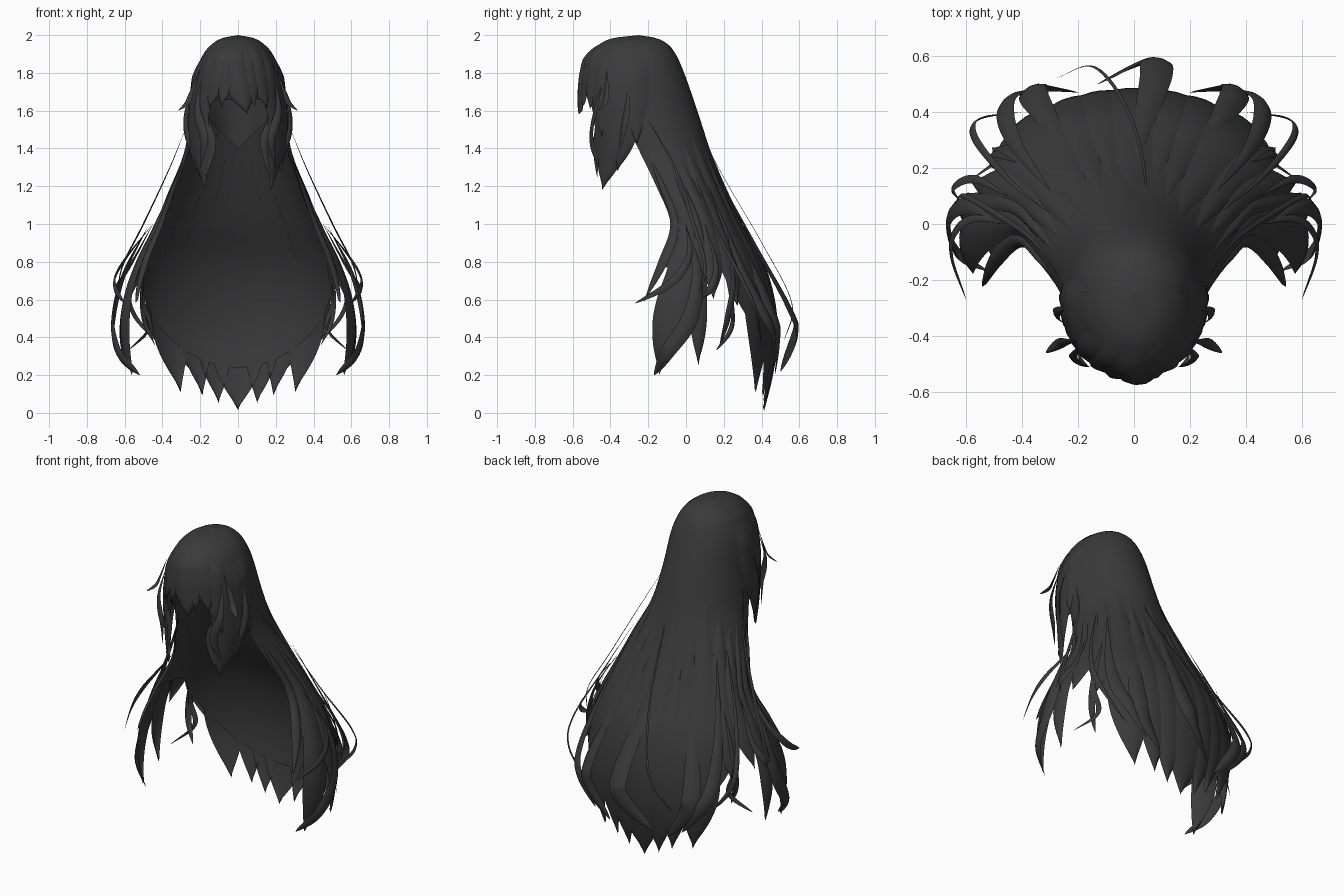
import bpy, math
from mathutils import Vector

if "Cube" in bpy.data.objects:
    bpy.data.objects.remove(bpy.data.objects["Cube"])

hair = bpy.data.materials.new("charcoal_hair")
hair.diffuse_color = (0.042, 0.042, 0.043, 1)
hair.use_nodes = True
hair.node_tree.nodes["Principled BSDF"].inputs["Base Color"].default_value = hair.diffuse_color

# Level rows: height, half width, centre y, depth towards the back (or front if negative)
BACK = [(2.0, 0, -.25, 0), (1.985, .075, -.25, .09), (1.95, .135, -.25, .155), (1.9, .178, -.25, .195),
        (1.8, .22, -.25, .24), (1.6, .25, -.23, .29), (1.4, .28, -.15, .275), (1.2, .35, -.06, .26),
        (1.0, .43, .02, .27), (.8, .53, .02, .38), (.6, .6, 0, .46), (.4, .62, 0, .475),
        (.2, .58, 0, .45), (0, .5, 0, .4)]
FRONT = [(2.0, 0, -.25, 0), (1.985, .08, -.26, -.12), (1.95, .14, -.27, -.19), (1.9, .183, -.27, -.24),
         (1.8, .225, -.27, -.27), (1.7, .24, -.27, -.28), (1.6, .25, -.27, -.28),
         (1.4, .25, -.27, -.26), (1.2, .2, -.27, -.31), (1.1, .18, -.27, -.31)]


def level(table, z):
    """Smooth interpolation of width, centre and depth at a height."""
    z = max(min(z, table[0][0]), table[-1][0])
    n = len(table)
    k = next(i for i in range(n - 1) if z >= table[i + 1][0])
    p, q = table[k], table[k + 1]
    a, b = table[max(k - 1, 0)], table[min(k + 2, n - 1)]
    h = q[0] - p[0]
    t = (z - p[0]) / h
    out = []
    for c in (1, 2, 3):
        m0 = (q[c] - a[c]) / (q[0] - a[0]) * h
        m1 = (b[c] - p[c]) / (b[0] - p[0]) * h
        out.append((2*t**3 - 3*t*t + 1) * p[c] + (t**3 - 2*t*t + t) * m0
                   + (3*t*t - 2*t**3) * q[c] + (t**3 - t*t) * m1)
    return out


def surf(table, deg, z, off=0):
    w, yc, d = level(table, z)
    a = math.radians(deg)
    sgn = -1 if table is FRONT else 1
    return Vector(((w + off) * math.sin(a), yc + (d + sgn * off) * math.cos(a), z))


def grid(name, rows, flip=False):
    m = len(rows[0])
    faces = []
    for i in range(len(rows) - 1):
        for j in range(m - 1):
            f = (i*m + j, i*m + j + 1, (i+1)*m + j + 1, (i+1)*m + j)
            faces.append(f[::-1] if flip else f)
    me = bpy.data.meshes.new(name)
    me.from_pydata([v for r in rows for v in r], [], faces)
    me.materials.append(hair)
    me.polygons.foreach_set("use_smooth", [True] * len(me.polygons))
    ob = bpy.data.objects.new(name, me)
    bpy.context.collection.objects.link(ob)
    return ob


def sheet(name, table, span, bottom, n=48, rows=40):
    """Continuous layer whose lower edge follows bottom(angle fraction)."""
    out = []
    for i in range(rows + 1):
        t = (i / rows) ** 1.7
        out.append([surf(table, span * s, 2 - (2 - bottom(abs(s))) * t)
                    for s in (2*j/n - 1 for j in range(n + 1))])
    grid(name, out, table is FRONT)


def lock(name, table, a0, a1, half, top, tip, off=.012, full_top=False, taper=.7):
    """Lens-shaped lock lying on a layer, drifting from angle a0 to a1."""
    out = []
    for i in range(33):
        t = i / 32
        grow = 1 if full_top else min(1, t / .45)
        w = half * math.sin(grow * math.pi / 2)
        if t > taper:
            w *= max(.015, 1 - ((t - taper) / (1 - taper)) ** 2)
        c = a0 + (a1 - a0) * t * t
        z = top + (tip - top) * t
        out.append([surf(table, c + s * w, z + .02 * s * s * t,
                         off * min(1, t * 4) * (1.3 - s * s) - .004) for s in (-1, -.6, -.2, .2, .6, 1)])
    grid(name, out, table is FRONT)


def ribbon(name, pts, width, mirror=True):
    """Free tapered strand along a smooth path."""
    for side in ((1, -1) if mirror else (1,)):
        p = [Vector((x * side, y, z)) for x, y, z in pts]
        p = [2*p[0] - p[1]] + p + [2*p[-1] - p[-2]]
        path = []
        for k in range(1, len(p) - 2):
            a, b, c, d = p[k-1:k+3]
            for i in range(8):
                t = i / 8
                path.append(.5 * (2*b + (c - a)*t + (2*a - 5*b + 4*c - d)*t*t + (3*b - a - 3*c + d)*t**3))
        path.append(p[-2])
        out, n = [], len(path) - 1
        for i, c in enumerate(path):
            tan = (path[min(i+1, n)] - path[max(i-1, 0)]).normalized()
            nor = Vector((c.x, c.y + .15, .25)).normalized()
            across = tan.cross(nor).normalized()
            nor = across.cross(tan)
            w = width / 2 * max(.03, math.sin(math.pi * (i / n) ** 1.25) ** .7)
            out.append([c + across * w * s + nor * w * .35 * (1 - s*s) for s in (-1, -.5, 0, .5, 1)])
        grid(name, out)


# Main layers over the skull and down the back
sheet("back_hair", BACK, 112, lambda s: .24 + .53 * min(1, s * 1.7) ** 2)
sheet("fringe_base", FRONT, 97, lambda s: 1.71 - .2 * s * s)

# Long back and side locks
lock("centre_back_lock", BACK, 0, 0, 13, 1.5, .01, taper=.8)
for s in (1, -1):
    for a0, a1, half, top, tip, taper in (
            (14, 11, 8, 1.35, .05, .8), (25, 20, 8, 1.5, .09, .78), (40, 33, 12, 1.6, .11, .72),
            (57, 55, 9, 1.5, .56, .7), (70, 72, 9, 1.4, .6, .7), (82, 82, 6, 1.45, .25, .75),
            (92, 108, 11, 1.3, .2, .7), (104, 118, 5, 1.4, .58, .6)):
        lock("long_lock", BACK, s * a0, s * a1, half, top, tip, taper=taper)

# Fringe and face-framing locks
lock("centre_fringe_lock", FRONT, -4, 10, 17, 1.97, 1.58, .022, True)
for s in (1, -1):
    for a0, a1, half, top, tip in (
            (14, 20, 13, 1.95, 1.62), (30, 36, 15, 1.97, 1.61), (48, 50, 15, 1.96, 1.46),
            (62, 58, 23, 1.92, 1.18), (78, 72, 20, 1.9, 1.28), (90, 92, 15, 1.9, 1.42)):
        lock("fringe_lock", FRONT, s * a0, s * a1, half, top, tip, .014, True, .58)

# Nape hair inside the opening
grid("nape_hair", [[Vector((.2 * s * (1 - .2 * t), -.02 + .03 * t - .14 * s * s,
                            1.66 - t * (.26 - .15 * abs(s)))) for s in (k / 8 - 1 for k in range(17))]
                   for t in (0, .25, .5, .75, 1)])

# Small flicks at the temples and in front of the fringe
ribbon("temple_flick", [(.2, -.42, 1.82), (.245, -.42, 1.7), (.27, -.43, 1.64), (.315, -.46, 1.6)], .04)
ribbon("temple_curl", [(.235, -.3, 1.75), (.27, -.31, 1.62), (.275, -.33, 1.5), (.24, -.36, 1.36)], .04)
ribbon("cheek_strand", [(.2, -.44, 1.75), (.215, -.48, 1.6), (.18, -.5, 1.45), (.2, -.46, 1.3)], .05)
ribbon("inner_cheek_strand", [(.17, -.46, 1.7), (.17, -.47, 1.55), (.14, -.48, 1.42), (.17, -.47, 1.25)], .05)

# Curling locks at the back
ribbon("centre_curl", [(0, .2, 1.2), (.04, .38, .85), (.08, .54, .55), (.05, .575, .42), (-.13, .5, .22)], .12, False)
ribbon("back_curl", [(.2, .17, 1.15), (.3, .36, .75), (.36, .46, .5), (.34, .48, .38), (.2, .47, .2)], .11)
ribbon("outer_back_curl", [(.3, .12, 1.2), (.42, .28, .8), (.46, .4, .55), (.42, .46, .42), (.3, .47, .25)], .08)

# Loose strands outside the silhouette
ribbon("flyaway", [(.03, -.05, 1.75), (.04, .17, 1.3), (-.02, .4, .9), (-.14, .56, .58), (-.28, .52, .38)], .014, False)
ribbon("looping_strand", [(.32, .05, 1.25), (.46, .17, .95), (.57, .31, .68), (.55, .375, .52), (.4, .4, .35)], .03)
ribbon("outline_strand", [(.26, -.2, 1.55), (.36, -.06, 1.3), (.5, .04, 1.0), (.61, .1, .78), (.64, .07, .62)], .022)
ribbon("side_curl", [(.48, 0, .98), (.6, .06, .74), (.655, .02, .5), (.63, -.1, .32), (.52, -.17, .2)], .09)
ribbon("side_curl_thin", [(.45, 0, 1.0), (.57, .02, .85), (.64, -.03, .74), (.65, -.12, .66), (.6, -.27, .58)], .045)
ribbon("side_hook", [(.45, .1, 1.0), (.57, .16, .78), (.645, .13, .66), (.62, .08, .61)], .04)
ribbon("inner_strand", [(.46, .18, .85), (.5, .24, .6), (.47, .24, .45), (.58, .16, .33)], .03)
ribbon("inner_hook", [(.42, .22, .95), (.5, .25, .7), (.5, .22, .5), (.44, .18, .36)], .04)
